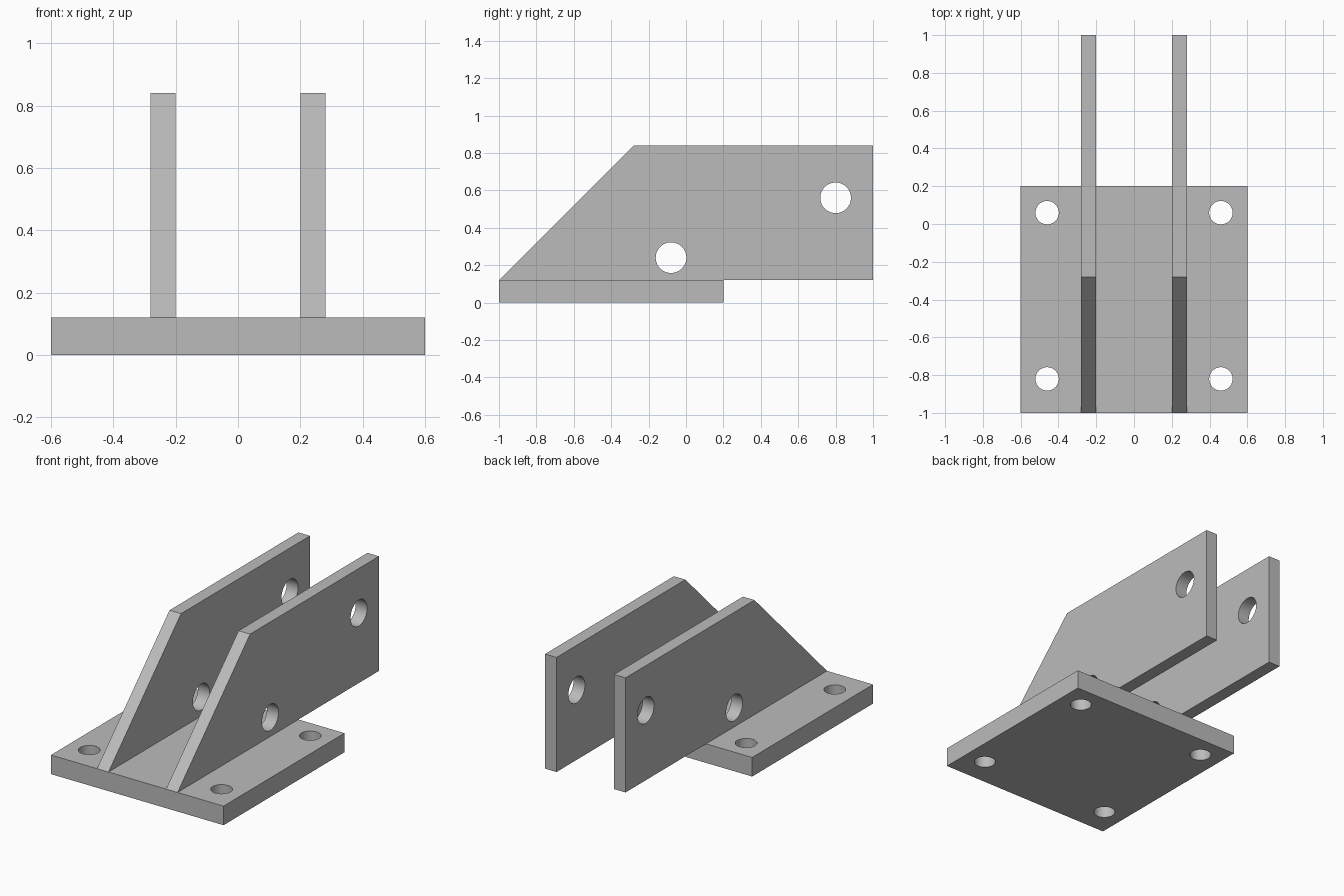
import bpy
import bmesh
from math import radians
from mathutils import Matrix

default = bpy.data.objects.get("Cube")
if default:
    bpy.data.objects.remove(default, do_unlink=True)

steel = bpy.data.materials.new("grey steel")
steel.use_nodes = True
color = (0.5, 0.5, 0.5, 1)
steel.diffuse_color = color
steel.node_tree.nodes["Principled BSDF"].inputs["Base Color"].default_value = color


def add_object(name, bm):
    bmesh.ops.recalc_face_normals(bm, faces=bm.faces)
    mesh = bpy.data.meshes.new(name)
    bm.to_mesh(mesh)
    bm.free()
    mesh.materials.append(steel)
    obj = bpy.data.objects.new(name, mesh)
    bpy.context.collection.objects.link(obj)
    return obj


def extrude_profile(name, points, depth):
    """Extrude a closed outline of 3D points along a vector."""
    bm = bmesh.new()
    face = bm.faces.new([bm.verts.new(p) for p in points])
    result = bmesh.ops.extrude_face_region(bm, geom=[face], use_keep_orig=True)
    moved = [g for g in result["geom"] if isinstance(g, bmesh.types.BMVert)]
    bmesh.ops.translate(bm, verts=moved, vec=depth)
    return add_object(name, bm)


def drill(obj, centres, radius, rotation):
    """Cut round through holes with one joined cutter."""
    bm = bmesh.new()
    for centre in centres:
        bmesh.ops.create_cone(bm, cap_ends=True, segments=48, radius1=radius,
                              radius2=radius, depth=0.3,
                              matrix=Matrix.Translation(centre) @ rotation)
    cutter = add_object("hole_cutter", bm)
    cutter.hide_render = True
    mod = obj.modifiers.new("holes", "BOOLEAN")
    mod.object = cutter
    mod.operation = "DIFFERENCE"
    mod.solver = "EXACT"
    bpy.ops.object.select_all(action="DESELECT")
    bpy.context.view_layer.objects.active = obj
    obj.select_set(True)
    bpy.ops.object.modifier_apply(modifier=mod.name)
    bpy.ops.object.shade_smooth_by_angle(angle=radians(30))
    bpy.data.objects.remove(cutter, do_unlink=True)


# Base plate with four bolt holes
base = extrude_profile("base_plate",
                       [(-0.6, -1, 0), (0.6, -1, 0), (0.6, 0.2, 0), (-0.6, 0.2, 0)],
                       (0, 0, 0.12))
drill(base, [(x, y, 0.06) for x in (-0.46, 0.46) for y in (-0.82, 0.06)],
      0.062, Matrix.Identity(4))

# Two upright side plates with sloped fronts and pin holes
outline = [(-1, 0.12), (1, 0.12), (1, 0.84), (-0.28, 0.84)]
for name, x in (("right_side_plate", -0.28), ("left_side_plate", 0.2)):
    plate = extrude_profile(name, [(x, y, z) for y, z in outline], (0.08, 0, 0))
    drill(plate, [(x + 0.04, -0.08, 0.24), (x + 0.04, 0.8, 0.56)],
          0.082, Matrix.Rotation(radians(90), 4, "Y"))
